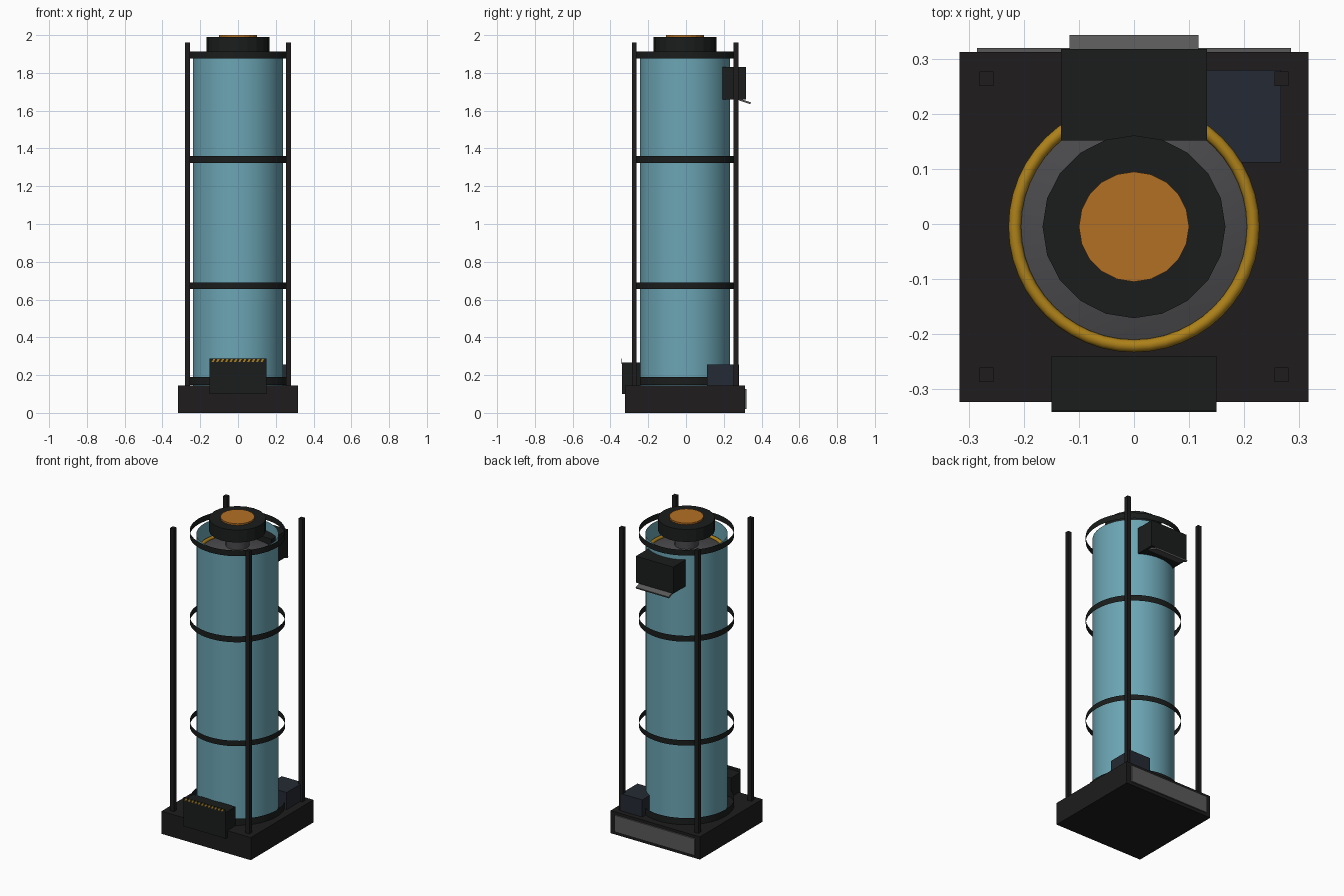
import bpy, bmesh, math
from mathutils import Matrix

if "Cube" in bpy.data.objects:
    bpy.data.objects.remove(bpy.data.objects["Cube"])

CY = -0.005  # depth centre of the tank


def mat(name, rgb):
    m = bpy.data.materials.new(name)
    m.diffuse_color = (*rgb, 1)
    m.use_nodes = True
    m.node_tree.nodes["Principled BSDF"].inputs["Base Color"].default_value = m.diffuse_color
    return m


black = mat("black_metal", (0.011, 0.012, 0.012))
brown_black = mat("dark_frame", (0.013, 0.012, 0.012))
blue_black = mat("dark_blue", (0.018, 0.023, 0.033))
glass = mat("glass", (0.15, 0.38, 0.46))
orange = mat("orange_lamp", (0.45, 0.16, 0.018))
yellow = mat("yellow", (0.42, 0.22, 0.01))
grey = mat("grey_metal", (0.10, 0.10, 0.10))
dark_grey = mat("dark_grey", (0.07, 0.07, 0.075))


def finish(name, bm, m, smooth=False):
    me = bpy.data.meshes.new(name)
    bm.to_mesh(me)
    bm.free()
    ob = bpy.data.objects.new(name, me)
    bpy.context.collection.objects.link(ob)
    me.materials.append(m)
    for p in me.polygons:
        p.use_smooth = smooth
    return ob


def box(name, x, y, z, m):
    bm = bmesh.new()
    c = [(a + b) / 2 for a, b in (x, y, z)]
    s = [b - a for a, b in (x, y, z)]
    bmesh.ops.create_cube(bm, size=1, matrix=Matrix.Translation(c) @ Matrix.Diagonal((*s, 1)))
    return finish(name, bm, m)


def lathe(name, profile, n, m, smooth=False, closed=False):
    """Revolve an (r, z) profile around the tank axis."""
    bm = bmesh.new()
    rings = [[bm.verts.new((r * math.cos(math.tau * i / n), CY + r * math.sin(math.tau * i / n), z))
              for i in range(n)] for r, z in profile]
    pairs = list(zip(rings, rings[1:])) + ([(rings[-1], rings[0])] if closed else [])
    for a, b in pairs:
        for i in range(n):
            j = (i + 1) % n
            bm.faces.new((a[i], a[j], b[j], b[i]))
    return finish(name, bm, m, smooth)


def disc_solid(name, r, z0, z1, n, m):
    bm = bmesh.new()
    bmesh.ops.create_cone(bm, cap_ends=True, segments=n, radius1=r, radius2=r, depth=z1 - z0,
                          matrix=Matrix.Translation((0, CY, (z0 + z1) / 2)))
    return finish(name, bm, m)


# Base and rear access panel
box("base", (-0.317, 0.317), (-0.323, 0.312), (0, 0.145), brown_black)
box("rear_panel", (-0.285, 0.285), (0.310, 0.320), (0.02, 0.127), grey)

# Corner posts
for sx in (-1, 1):
    for sy in (-1, 1):
        x, y = sx * 0.268, CY + sy * 0.269
        box("corner_post", (x - 0.013, x + 0.013), (y - 0.013, y + 0.013), (0.14, 1.96), brown_black)

# Open glass tube with thin hoops around it
lathe("glass_tube", [(0.239, 0.145), (0.239, 1.89)], 48, glass, True)
for z0, z1 in ((0.147, 0.19), (0.655, 0.69), (1.322, 1.36), (1.875, 1.912)):
    lathe("hoop", [(0.278, z0), (0.278, z1)], 48, black, True)

# Lamp cap with its inner collar, neck and yellow seal
lathe("inner_collar", [(0.212, 1.785), (0.16, 1.80), (0.06, 1.82)], 48, dark_grey, True)
lathe("cap_neck", [(0.07, 1.81), (0.07, 1.92)], 20, dark_grey, True)
seal = [(0.2165 + 0.0115 * math.cos(math.tau * k / 8), 1.79 + 0.0115 * math.sin(math.tau * k / 8))
        for k in range(8)]
lathe("yellow_seal", seal, 48, yellow, True, True)
disc_solid("lamp_cap", 0.166, 1.91, 1.99, 20, black)
disc_solid("lamp_lens", 0.10, 1.98, 2.0, 20, orange)

# Rear head unit with its tilted flap
box("rear_unit", (-0.133, 0.133), (0.152, 0.318), (1.66, 1.83), black)
flap = box("rear_flap", (-0.117, 0.117), (-0.04, 0.04), (-0.005, 0.005), grey)
flap.location = (0, 0.304, 1.652)
flap.rotation_euler = (math.radians(-19), 0, 0)

# Side pump box
box("pump_box", (0.115, 0.267), (0.112, 0.28), (0.14, 0.255), blue_black)

# Front console with a hazard strip on its upper edge
box("console", (-0.15, 0.15), (-0.34, -0.24), (0.10, 0.267), black)
box("hazard_strip", (-0.15, 0.15), (-0.341, -0.339), (0.26, 0.287), black)
bm = bmesh.new()
for i in range(12):
    x = -0.14 + i * 0.0235
    bm.faces.new([bm.verts.new((x + dx, -0.3418, z)) for dx, z in
                  ((0, 0.269), (0.011, 0.269), (0.019, 0.284), (0.008, 0.284))])
finish("hazard_stripes", bm, yellow)
